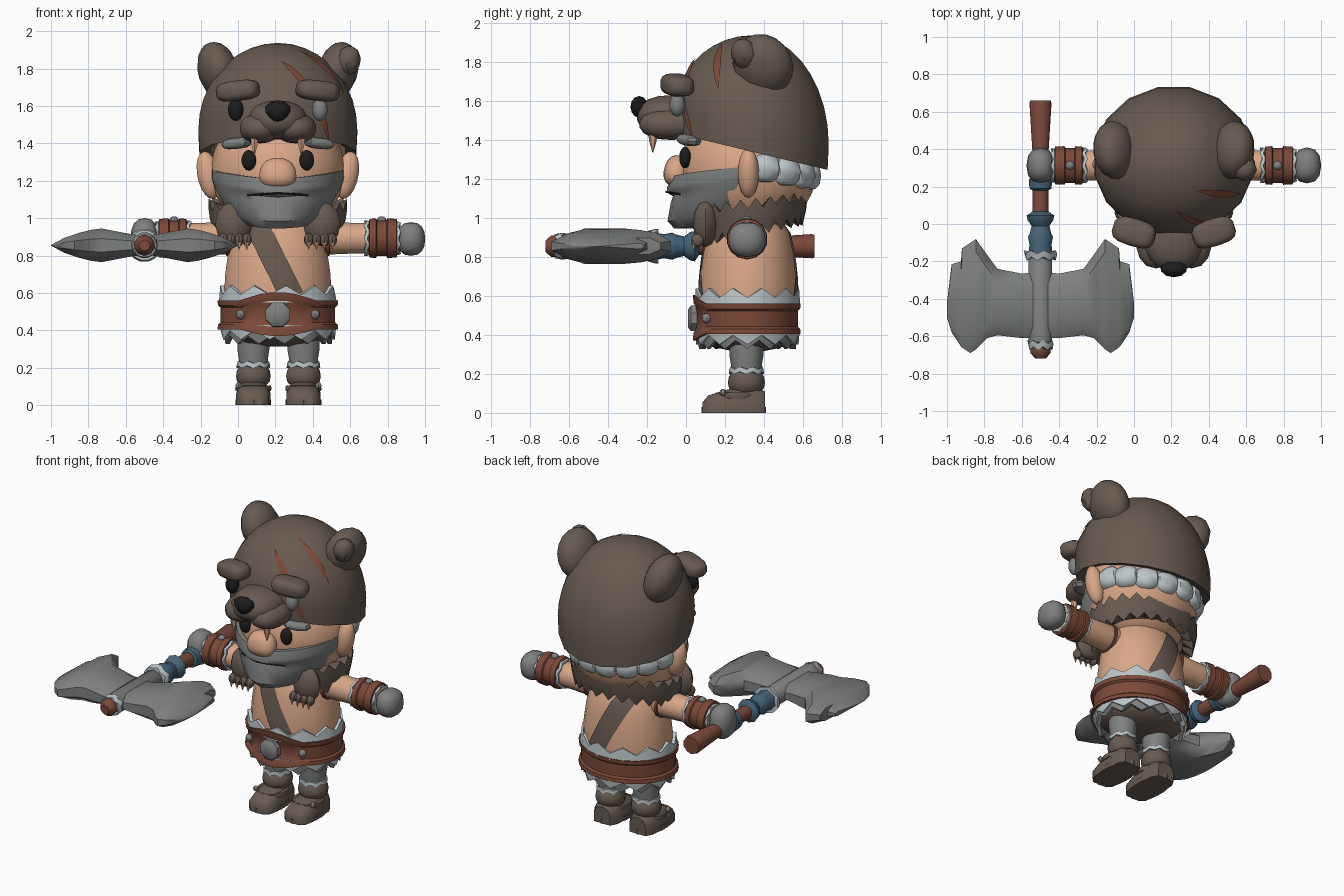
import bpy, bmesh, math
from mathutils import Vector, Matrix, Euler
from mathutils.bvhtree import BVHTree

if "Cube" in bpy.data.objects:
    bpy.data.objects.remove(bpy.data.objects["Cube"])

CX, CY = 0.213, 0.32
COLS = {"brown fur": (.135, .104, .084), "skin": (.70, .39, .25), "red leather": (.20, .066, .042),
        "grey": (.21, .215, .215), "pale fur": (.50, .56, .58), "blue wrap": (.06, .125, .19),
        "black": (.012, .012, .013)}
M = {k: bpy.data.materials.new(k) for k in COLS}
for k, c in COLS.items():
    M[k].diffuse_color = (*c, 1)
BROWN, SKIN, RED, GREY, PALE, BLUE, BLACK = COLS


def finish(name, bm, mat):
    me = bpy.data.meshes.new(name)
    bm.to_mesh(me)
    bm.free()
    me.materials.append(M[mat])
    ob = bpy.data.objects.new(name, me)
    bpy.context.scene.collection.objects.link(ob)
    return ob


def loft(name, rings, mat, closed=True, cap=True):
    n = len(rings[0])
    bm = bmesh.new()
    vs = [[bm.verts.new(p) for p in r] for r in rings]
    for a, b in zip(vs, vs[1:]):
        for j in range(n if closed else n-1):
            k = (j+1) % n
            bm.faces.new((a[j], a[k], b[k], b[j]))
    if cap:
        bm.faces.new(vs[0])
        bm.faces.new(vs[-1])
    bmesh.ops.remove_doubles(bm, verts=bm.verts, dist=1e-5)
    bmesh.ops.recalc_face_normals(bm, faces=bm.faces)
    return finish(name, bm, mat)


def ring_at(loc, axis, n, sy, r, h, jag=0, turn=0):
    ring = []
    for i in range(n):
        a = 2*math.pi*(i+turn)/n
        u, v, hh = r*math.cos(a), r*sy*math.sin(a), h+jag*(1 if i % 2 else -1)
        ring.append(Vector(loc)+Vector({'Z': (u, v, hh), 'Y': (u, hh, v), 'X': (hh, u, v)}[axis]))
    return ring


def lathe(name, prof, loc, mat, axis='Z', n=14, sy=1.0):
    """Rings of (radius, height) along an axis through loc."""
    return loft(name, [ring_at(loc, axis, n, sy, r, h, 0, .5) for r, h in prof], mat)


def jag_ring(name, loc, prof, mat, jag, axis='Z', n=24, sy=1.0):
    """Closed band of (radius, height, jag weight) with a zigzag edge."""
    rings = [ring_at(loc, axis, n, sy, r, h, w*jag) for r, h, w in prof]
    return loft(name, rings+rings[:1], mat, cap=False)


def ball(name, loc, r, mat, rot=(0, 0, 0), n=14, taper=0.0, box=1.0):
    """Ellipsoid; box under 1 squares it off, taper widens its top."""
    bm = bmesh.new()
    bmesh.ops.create_uvsphere(bm, u_segments=n, v_segments=max(6, n*2//3), radius=1)
    for v in bm.verts:
        v.co = [math.copysign(abs(c)**box, c) for c in v.co]
        v.co.x *= 1+taper*v.co.z
    bmesh.ops.transform(bm, verts=bm.verts, matrix=Matrix.LocRotScale(Vector(loc), Euler(rot), Vector(r)))
    return finish(name, bm, mat)


def strip(name, target, a, b, width, mat, side=-1, n=8, centre=None, lift=.008):
    """Thin plate on target from a to b, cast along y, or as a spindle cast out from a centre."""
    tree = BVHTree.FromPolygons([v.co for v in target.data.vertices],
                                [p.vertices for p in target.data.polygons])
    a, b, rings = Vector(a), Vector(b), []
    for i in range(n+1):
        ring, p = [], a.lerp(b, i/n)
        out = (p-centre).normalized() if centre else Vector((0, side, 0))
        q = (b-a).normalized().cross(out)
        w = width/2*(max(.03, math.sin(math.pi*i/n)) if centre else 1)
        for s in (-1, -.5, 0, .5, 1):
            c = p+q*w*s
            d = -(c-centre).normalized() if centre else -out
            hit = tree.ray_cast(c-d*2, d)[0]
            ring.append((hit or c)-d*lift)
        rings.append(ring)
    return loft(name, rings, mat, closed=False, cap=False)


# Head, face and beard
ball("head", (CX, CY, 1.25), (.36, .35, .34), SKIN, n=20)
ball("nose", (CX, -.045, 1.24), (.10, .068, .082), SKIN, rot=(-.25, 0, 0), taper=-.12, box=.85)
for s in (-1, 1):
    ball("ear", (CX+s*.37, CY, 1.23), (.062, .055, .13), SKIN, rot=(0, s*.2, 0))
    ball("eye", (CX+s*.155, -.005, 1.31), (.04, .03, .055), BLACK)
    ball("eyebrow", (CX+s*.22, .015, 1.40), (.09, .05, .03), GREY, rot=(0, s*.1, s*.45), n=8, box=.8)
rings = []
for t, m, w in ((0, .93, 0), (0, 1.0, 0), (.2, 1.015, .045), (.29, 1.015, .04), (.36, 1.01, -.03),
                (.5, 1.01, 0), (.85, 1.0, .05), (1, .93, .03), (1, .4, 0)):
    ring = []
    for i in range(21):
        a = math.radians(-98+196*i/20)
        f = abs(a)/math.radians(98)
        z = (1.205+.065*f)*(1-t)+(.945+.15*f*f)*t
        k = m+w*max(0, 1-1.6*f)-.24*t**2*math.sin(f*math.pi/2)
        ring.append((CX+.355*k*math.sin(a), CY-.395*k*math.cos(a), z))
    rings.append(ring)
beard = loft("beard", rings, GREY, closed=False, cap=False)
for s in (-1, 1):
    strip("mouth", beard, (CX, 0, 1.135), (CX+s*.165, 0, 1.122), .012, BLACK, n=6)

# Hood shell with a rim that drops toward the back
rings = []
for i in range(11):
    ph = math.radians(min(90, 10*i))
    ring = []
    for j in range(16):
        a = 2*math.pi*(j+.5)/16
        zc, k = 1.46-.085*math.sin(a), math.sin(ph)*(1 if i < 10 else .985)
        z = zc+(1.937-zc)*math.cos(ph) if i < 10 else 1.34-.095*math.sin(a)
        ring.append((CX+.433*k*math.cos(a), .338+.402*k*math.sin(a), z))
    rings.append(ring)
inner = [(CX+(x-CX)*.86, .338+(y-.338)*.86, z+.02) for x, y, z in rings[-1]]
hood = loft("hood", rings+[inner], BROWN, cap=False)
for i in range(8):
    a = math.radians(12+156*i/7)
    ball("hair_tuft", (CX+.32*math.cos(a), .345+.285*math.sin(a), 1.265-.05*math.sin(a)),
         (.07, .085, .075), PALE, rot=(0, 0, a), n=8, box=.8)
for s in (-1, 1):
    ball("bear_ear", (CX+s*.318, .395, 1.785), (.108, .155, .165), BROWN, rot=(.5, s*.3, -s*.15))
    ball("bear_jowl", (CX+s*.095, -.075, 1.48), (.112, .165, .08), BROWN, box=.9)
    ball("bear_brow", (CX+s*.213, -.045, 1.682), (.118, .075, .055), BROWN, rot=(0, s*.12, s*.3), box=.65)
    ball("bear_eye", (CX+s*.225, -.045, 1.58), (.043, .04, .06), BLACK if s < 0 else GREY)
    lathe("fang", [(.002, -.075), (.018, -.02), (.026, .03)], (CX+s*.125, -.17, 1.41), SKIN, n=6)
ball("bear_ear_fold", (.585, .30, 1.84), (.07, .07, .085), BROWN, rot=(.3, .4, 0), n=8)
ball("bear_muzzle", (CX, -.075, 1.525), (.16, .18, .105), BROWN, box=.9)
ball("bear_nose", (CX, -.24, 1.57), (.07, .045, .056), BLACK, n=10, taper=.35)
core = Vector((CX, .338, 1.42))
for nm, a, b in (("scar_left", (.23, .05, 1.87), (.44, -.05, 1.65)), ("scar_right", (.33, .18, 1.90), (.60, .15, 1.68)),
                 ("scar_eye", (.44, -.05, 1.64), (.52, -.01, 1.42))):
    strip(nm, hood, a, b, .042, RED, centre=core)

# Torso, sash and hips
torso = lathe("torso", [(.28, .42), (.29, .6), (.285, .7), (.268, .82), (.24, .93), (.15, 1.04)],
              (CX, CY, 0), SKIN, n=20, sy=.87)
for s in (-1, 1):
    strip("sash", torso, (.08, CY, 1.0), (.29, CY, .58), .125, BROWN, side=s, lift=.009)
lathe("hips", [(.29, .44), (.27, .38), (.2, .335), (.08, .315)], (CX, CY, 0), BROWN, n=16, sy=.86)

# Fur collar, flared upward and open at the front, with paws
rings = []
for m, z0, tilt, w in ((.7, 1.04, .03, 0), (1.06, 1.075, .035, 1), (1.04, 1.0, .04, 0), (.98, .93, .055, -1),
                       (.78, .95, .05, 0), (.7, 1.04, .03, 0)):
    ring = []
    for i in range(37):
        a = math.radians(-50+280*i/36)
        ring.append((CX+.35*m*math.cos(a), .335+.27*m*math.sin(a),
                     z0+tilt*math.sin(a)+w*.025*(1 if i % 2 else -1)))
    rings.append(ring)
loft("fur_collar", rings, BROWN, closed=False, cap=False)
for s in (-1, 1):
    ball("paw", (CX+s*.235, .10, .97), (.10, .065, .12), BROWN, n=8)
    for k in range(4):
        x = CX+s*(.165+.042*k)
        ball("paw_toe", (x, .06, .885), (.026, .035, .035), BROWN, n=8)
        lathe("paw_claw", [(.001, -.04), (.014, 0)], (x, .04, .87), SKIN, n=5)

# Belt that swells at the front, fur trims, buckle and studs
rings = []
for m, t in ((.9, 0), (1.04, 0), (1.03, .17), (.985, .24), (.985, .76), (1.03, .83), (1.04, 1), (.9, 1)):
    ring = []
    for i in range(32):
        a = 2*math.pi*(i+.5)/32
        x, y = math.cos(a), math.sin(a)
        b = max(0, 1-(x/.6)**2) if y < 0 else 0
        ring.append((CX+.312*m*x, .312+.267*m*y, (.405-.035*b)*(1-t)+(.56+.045*b)*t))
    rings.append(ring)
loft("belt", rings, RED, cap=False)
for nm, r, z0, z1, mat, jag, n in (("upper_fur_trim", .315, .55, .615, PALE, .024, 22),
                                   ("lower_fur_trim", .312, .43, .375, PALE, .024, 22),
                                   ("under_fur_trim", .295, .40, .35, GREY, .022, 26)):
    jag_ring(nm, (CX, .315, 0), [(r-.035, z0, 0), (r, z0, 0), (r-.007, z1, 1), (r-.03, z1, 1)], mat, jag, n=n, sy=.87)
lathe("buckle", [(.05, -.035), (.07, -.02), (.072, .03)], (CX, .045, .485), GREY, 'Y', n=8)
for s in (-1, 1):
    ball("belt_stud", (CX+s*.2, .105, .485), (.026, .026, .026), GREY, n=8)

# Legs and boots
for s in (-1, 1):
    x = CX+.003+s*.134
    lathe("leg", [(.078, .15), (.08, .25), (.088, .3), (.088, .4)], (x, .31, 0), GREY)
    jag_ring("boot_fur", (x, .31, 0), [(.07, .205, 0), (.09, .205, 1), (.088, .23, 1), (.07, .23, 0)], PALE, .007, n=16)
    lathe("boot_cuff", [(.075, .11), (.09, .128), (.095, .155), (.09, .185), (.078, .205)], (x, .31, 0), BROWN)
    loft("boot", [[(x+u*w, y, v*h) for u, v in ((-1, 0), (-1, .55), (-.75, .88), (-.3, 1), (.3, 1), (.75, .88), (1, .55), (1, 0))]
                  for y, w, h in ((.085, .05, .055), (.115, .08, .09), (.18, .092, .11), (.25, .09, .13), (.36, .085, .13), (.405, .06, .11))], BROWN)
    lathe("boot_sole", [(.098, 0), (.098, .03)], (x, .245, 0), BROWN, sy=1.7)
    lathe("boot_strap", [(.096, -.015), (.1, 0), (.096, .015)], (x, .26, .09), BROWN, sy=1.1)
    ball("boot_stud", (x+s*.08, .19, .105), (.018, .018, .018), GREY, n=6)

# Arms with bracers and fists
for s in (-1, 1):
    o = (CX, CY-.007, .893)
    for nm, mat, prof in (("arm", SKIN, [(.07, .12), (.088, .25), (.082, .4), (.08, .65)]),
                          ("shoulder_band", RED, [(.08, .25), (.095, .255), (.095, .275), (.08, .28)]),
                          ("bracer", RED, [(.08, .485), (.103, .49), (.106, .525), (.096, .53), (.096, .58),
                                           (.106, .585), (.103, .635), (.08, .64)])):
        lathe(nm, [(r, s*h) for r, h in prof], o, mat, 'X')
    for h, r in ((.467, .095), (.633, .09)):
        jag_ring("bracer_fur", o, [(.07, s*h, 0), (r, s*h, 1), (r, s*(h+.018), 1), (.07, s*(h+.018), 0)], PALE, .007, 'X', n=16)
    ball("bracer_stud", (CX+s*.555, o[1], .99), (.025, .025, .02), GREY, n=8)
    ball("fist", (CX+s*.712, o[1], .889), (.076, .096, .09 if s > 0 else .112), GREY, n=12, box=.85)

# Battle axe lying along y
A = (-.5, 0, .855)
lathe("axe_handle", [(.058, .66), (.062, .645), (.045, .38), (.043, -.64), (.056, -.665), (.056, -.69), (.03, -.72)], A, RED, 'Y', n=10)
lathe("grip_wrap", [(.04, .07), (.078, .045), (.072, .02), (.05, -.01), (.06, -.05), (.07, -.07), (.062, -.11), (.068, -.16)], A, BLUE, 'Y', n=10)
lathe("grip_band", [(.045, .25), (.066, .24), (.062, .19), (.045, .18)], A, BLUE, 'Y', n=10)
lathe("axe_sleeve", [(.05, -.17), (.066, -.19), (.066, -.63), (.05, -.64)], A, GREY, 'Y', n=10)
for y, r in ((-.15, .09), (-.63, .07)):
    jag_ring("axe_fur", A, [(.05, y, 0), (r, y, 1), (r*.9, y-.035, 1), (.05, y-.035, 0)], PALE, .01, 'Y', n=14)
blade = [(.04, -.26, -.61, .055), (.1, -.265, -.61, .065), (.23, -.24, -.595, .09), (.285, -.165, -.61, .083),
         (.345, -.08, -.67, .068), (.375, -.10, -.69, .058), (.42, -.13, -.66, .043), (.425, -.2, -.655, .042),
         (.475, -.215, -.58, .015), (.5, -.42, -.5, .002)]
for s in (-1, 1):
    rings = []
    for d, y0, y1, t in blade:
        x, e = A[0]+s*d, .07*min(1, t/.05)
        rings.append([(x, y, A[2]+k*t) for y, k in ((y0, -.4), (y0, .4), (y0-e, 1), (y1+e, 1),
                                                    (y1, .4), (y1, -.4), (y1+e, -1), (y0-e, -1))])
    loft("axe_blade", rings, GREY)

# Smooth shading with sharp creases kept
for ob in bpy.context.scene.objects:
    ob.select_set(True)
    bpy.context.view_layer.objects.active = ob
bpy.ops.object.shade_smooth_by_angle(angle=math.radians(42))

for m in bpy.data.materials:
    if m.users and not m.is_grease_pencil:
        m.use_nodes = True
        m.node_tree.nodes["Principled BSDF"].inputs["Base Color"].default_value = m.diffuse_color
